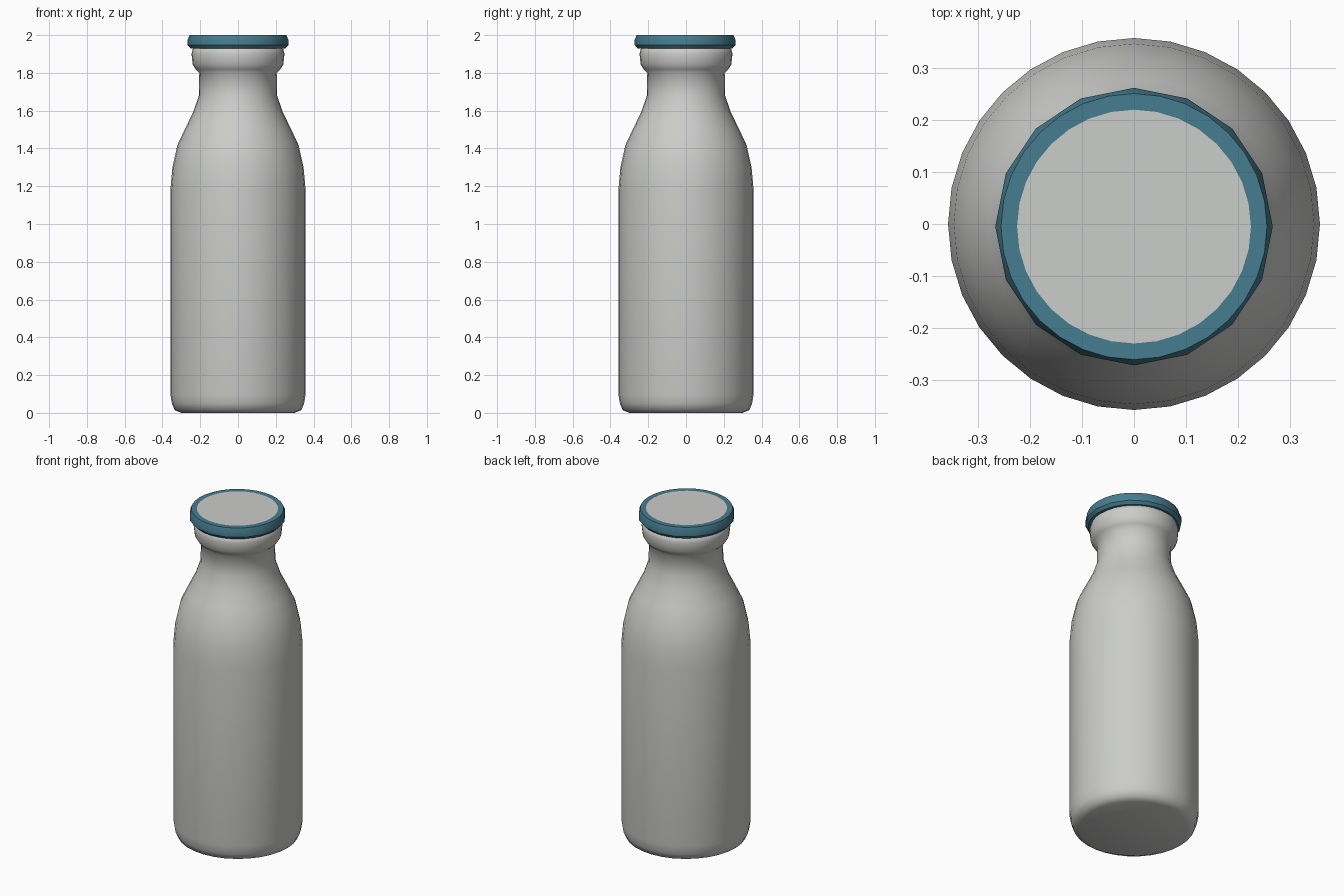
import bpy, bmesh, math

if "Cube" in bpy.data.objects:
    bpy.data.objects.remove(bpy.data.objects["Cube"], do_unlink=True)

SIDES = 32


def make_material(name, rgb):
    mat = bpy.data.materials.new(name)
    mat.use_nodes = True
    mat.diffuse_color = (*rgb, 1)
    mat.node_tree.nodes["Principled BSDF"].inputs["Base Color"].default_value = (*rgb, 1)
    return mat


def lathe(name, profile, materials, angle, y=0, faceted_rings=()):
    """Revolve (radius, z) pairs; faceted rings keep only every second corner."""
    bm = bmesh.new()
    rings = []
    for k, (radius, z) in enumerate(profile):
        ring = []
        for i in range(SIDES):
            a = math.tau * i / SIDES
            r = radius * math.cos(math.tau / SIDES) if k in faceted_rings and i % 2 else radius
            ring.append(bm.verts.new((r * math.cos(a), r * math.sin(a) + y, z)))
        rings.append(ring)
    for low, high in zip(rings, rings[1:]):
        for i in range(SIDES):
            j = (i + 1) % SIDES
            bm.faces.new((low[i], low[j], high[j], high[i]))
    bm.faces.new(rings[0][::-1])
    bm.faces.new(rings[-1])
    bm.normal_update()
    mesh = bpy.data.meshes.new(name)
    bm.to_mesh(mesh)
    bm.free()
    for mat in materials:
        mesh.materials.append(mat)
    obj = bpy.data.objects.new(name, mesh)
    bpy.context.collection.objects.link(obj)
    bpy.ops.object.select_all(action="DESELECT")
    obj.select_set(True)
    bpy.context.view_layer.objects.active = obj
    bpy.ops.object.shade_smooth_by_angle(angle=math.radians(angle))
    return obj


milk = make_material("milky grey", (0.60, 0.61, 0.59))
teal = make_material("teal", (0.062, 0.205, 0.275))

# Bottle with rounded foot, sloping shoulder, neck and rolled collar
lathe("bottle", [
    (0.30, 0.0), (0.335, 0.015), (0.35, 0.05), (0.358, 0.10),
    (0.358, 1.18), (0.347, 1.30), (0.32, 1.42), (0.28, 1.505), (0.238, 1.59),
    (0.207, 1.68), (0.205, 1.80), (0.225, 1.82), (0.24, 1.845),
    (0.246, 1.90), (0.24, 1.925), (0.22, 1.94),
], [milk], 50)

# Cap with a faceted rim and a pale centre disc
cap = lathe("cap", [
    (0.25, 1.93), (0.267, 1.947), (0.267, 1.975), (0.256, 2.0), (0.225, 2.0),
], [teal, milk], 40, y=-0.005, faceted_rings=(1, 2))
for face in cap.data.polygons:
    if len(face.vertices) == SIDES and face.normal.z > 0:
        face.material_index = 1
